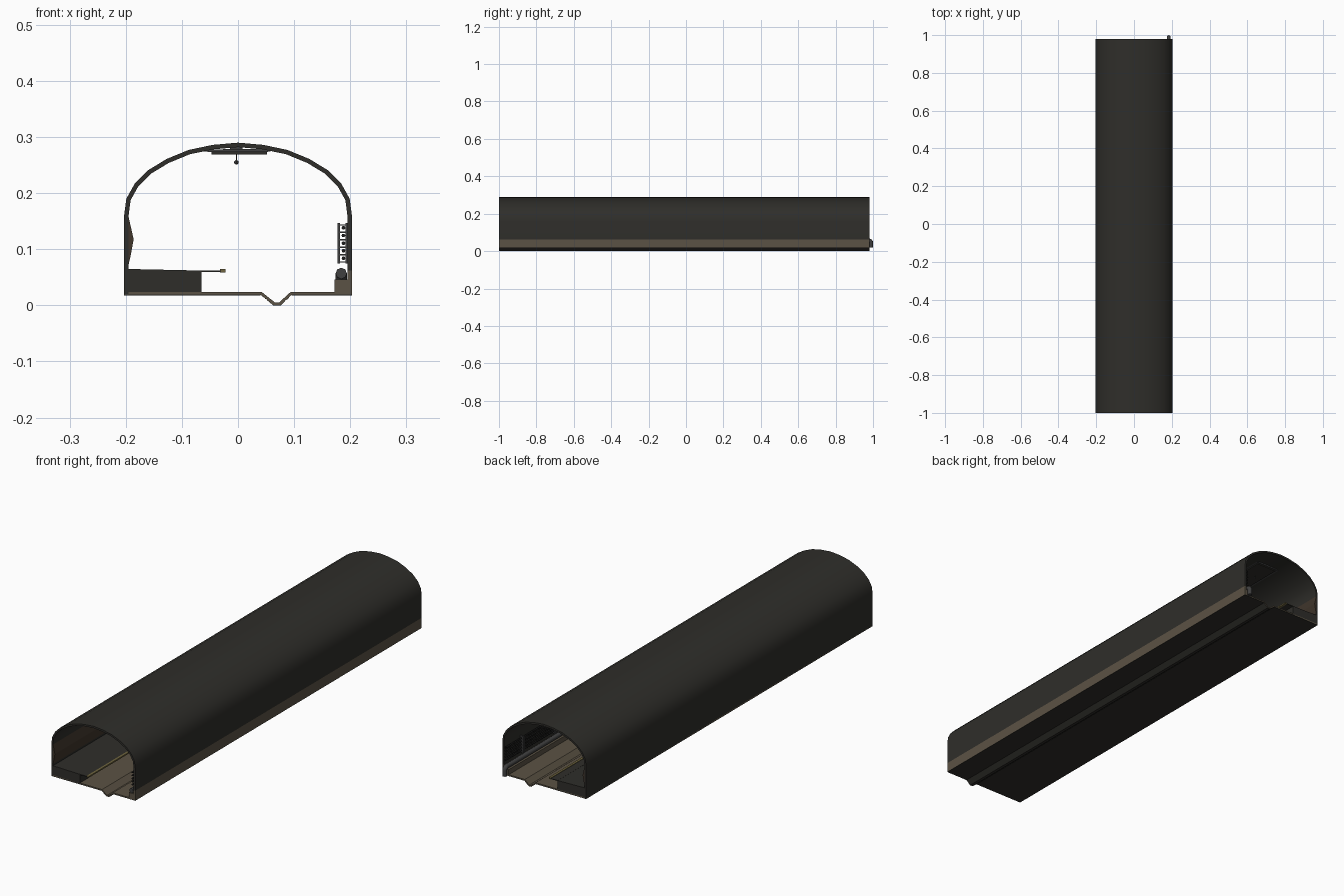
import bpy, bmesh, math
from mathutils import Vector

if "Cube" in bpy.data.objects:
    bpy.data.objects.remove(bpy.data.objects["Cube"])

Y0, Y1 = -1.0, 0.98


def material(name, rgb):
    m = bpy.data.materials.new(name)
    m.diffuse_color = (*rgb, 1)
    m.use_nodes = True
    m.node_tree.nodes["Principled BSDF"].inputs["Base Color"].default_value = m.diffuse_color
    return m


DARK = material("dark_concrete", (0.028, 0.027, 0.023))
TAN = material("dusty_tan", (0.105, 0.085, 0.058))
BROWN = material("brown_lining", (0.05, 0.035, 0.024))
BLACK = material("black_rubber", (0.012, 0.012, 0.012))
METAL = material("grey_metal", (0.05, 0.05, 0.05))
YELLOW = material("edge_stripe", (0.16, 0.13, 0.05))


def extrude(name, pts, mat, y0=Y0, y1=Y1, smooth=False):
    """Extrude a closed x/z profile along y."""
    bm = bmesh.new()
    face = bm.faces.new([bm.verts.new((x, y0, z)) for x, z in pts])
    res = bmesh.ops.extrude_face_region(bm, geom=[face])
    bmesh.ops.translate(bm, vec=(0, y1 - y0, 0),
                        verts=[v for v in res["geom"] if isinstance(v, bmesh.types.BMVert)])
    bmesh.ops.recalc_face_normals(bm, faces=bm.faces)
    me = bpy.data.meshes.new(name)
    bm.to_mesh(me)
    bm.free()
    ob = bpy.data.objects.new(name, me)
    bpy.context.collection.objects.link(ob)
    me.materials.append(mat)
    if smooth:
        bpy.ops.object.select_all(action='DESELECT')
        ob.select_set(True)
        bpy.context.view_layer.objects.active = ob
        bpy.ops.object.shade_smooth_by_angle(angle=math.radians(30))
    return ob


def box(name, x0, x1, z0, z1, mat, y0=Y0, y1=Y1):
    return extrude(name, [(x0, z0), (x1, z0), (x1, z1), (x0, z1)], mat, y0, y1)


def tube(name, pts, r, mat, res=2):
    cu = bpy.data.curves.new(name, 'CURVE')
    cu.dimensions = '3D'
    cu.bevel_depth = r
    cu.bevel_resolution = res
    cu.use_fill_caps = True
    sp = cu.splines.new('POLY')
    sp.points.add(len(pts) - 1)
    for p, c in zip(sp.points, pts):
        p.co = (*c, 1)
    ob = bpy.data.objects.new(name, cu)
    bpy.context.collection.objects.link(ob)
    cu.materials.append(mat)
    return ob


# vaulted shell: left wall down to the floor, right wall stops above the tan base
half = [(0.203, 0.16), (0.199, 0.19), (0.184, 0.217), (0.160, 0.241),
        (0.127, 0.261), (0.088, 0.277), (0.045, 0.286)]
arch = half + [(0, 0.29)] + [(-x, z) for x, z in reversed(half)]
outer = [(0.203, 0.062)] + arch + [(-0.203, 0.02)]
c = Vector((0, 0.12))
inner = []
for i, p in enumerate(outer):
    a, b = Vector(outer[max(i - 1, 0)]), Vector(outer[min(i + 1, len(outer) - 1)])
    t = (b - a).normalized()
    n = Vector((-t.y, t.x))
    q = Vector(p) + n * 0.008
    inner.append((q.x, p[1] if i in (0, len(outer) - 1) else q.y))
extrude("tunnel_vault", outer + inner[::-1], DARK, smooth=True)
box("right_wall_base", 0.195, 0.203, 0.02, 0.062, TAN)

# floor with drainage channel
extrude("floor", [(-0.203, 0.019), (0.040, 0.019), (0.063, 0.001), (0.076, 0.001), (0.096, 0.019),
                  (0.203, 0.019), (0.203, 0.024), (0.094, 0.024), (0.073, 0.005),
                  (0.066, 0.005), (0.042, 0.024), (-0.203, 0.024)], TAN)
extrude("channel_underside", [(0.040, 0.0185), (0.063, 0), (0.076, 0), (0.096, 0.0185),
                              (0.076, 0.001), (0.063, 0.001)], DARK)
box("floor_underside", -0.203, 0.040, 0.018, 0.019, DARK)
box("floor_underside_right", 0.096, 0.203, 0.018, 0.019, DARK)

# platform with overhanging lip
extrude("platform", [(-0.203, 0.02), (-0.065, 0.02), (-0.065, 0.062), (-0.203, 0.065)], DARK)
box("platform_lip", -0.066, -0.03, 0.0595, 0.0625, DARK)
box("platform_nosing", -0.032, -0.022, 0.0585, 0.0645, YELLOW)

# sloping lining on the left wall
extrude("left_wall_lining", [(-0.197, 0.064), (-0.191, 0.09), (-0.186, 0.118),
                             (-0.191, 0.14), (-0.196, 0.162)], BROWN)

# ledge and pipe along the right wall, pipe turns down at the far end
box("pipe_ledge", 0.172, 0.196, 0.022, 0.046, TAN)
px, pz, r = 0.184, 0.057, 0.010
bend = [(px, 0.978 + 0.012 * math.sin(a), pz - 0.012 + 0.012 * math.cos(a))
        for a in (math.radians(d) for d in (0, 22, 45, 68, 90))]
tube("wall_pipe", [(px, Y0, pz)] + bend + [(px, 0.99, 0.02)], r, METAL)

# cables carried on wall brackets
for i in range(5):
    z = 0.084 + i * 0.0135
    tube("cable_%d" % (i + 1), [(0.188, Y0, z), (0.188, Y1, z)], 0.0035, BLACK, 1)
for k in range(9):
    y = -0.9 + k * 0.22
    box("bracket_post_%d" % k, 0.177, 0.182, 0.075, 0.147, METAL, y, y + 0.012)
    box("bracket_back_%d" % k, 0.192, 0.196, 0.075, 0.147, METAL, y, y + 0.012)
    for i in range(6):
        z = 0.077 + i * 0.0133
        box("bracket_arm_%d_%d" % (k, i), 0.177, 0.196, z - 0.001, z + 0.001, METAL, y, y + 0.012)

# ceiling lamps: mount, tapered reflector, tubes and hanging pull
for k in range(5):
    y = -0.8 + k * 0.4
    a, b = y - 0.09, y + 0.09
    box("lamp_mount_%d" % k, -0.014, 0.008, 0.276, 0.287, METAL, a + 0.05, b - 0.05)
    extrude("lamp_reflector_%d" % k, [(-0.065, 0.275), (-0.048, 0.273), (0.05, 0.273), (0.07, 0.277),
                                      (0.05, 0.279), (-0.048, 0.278)], METAL, a, b)
    box("lamp_diffuser_%d" % k, -0.047, 0.052, 0.269, 0.273, DARK, a + 0.005, b - 0.005)
    tube("lamp_pull_%d" % k, [(-0.003, y, 0.27), (-0.003, y, 0.257)], 0.001, METAL, 1)
    bpy.ops.mesh.primitive_uv_sphere_add(segments=8, ring_count=6, radius=0.004,
                                         location=(-0.003, y, 0.255))
    bpy.context.object.name = "lamp_pull_knob_%d" % k
    bpy.context.object.data.materials.append(METAL)
